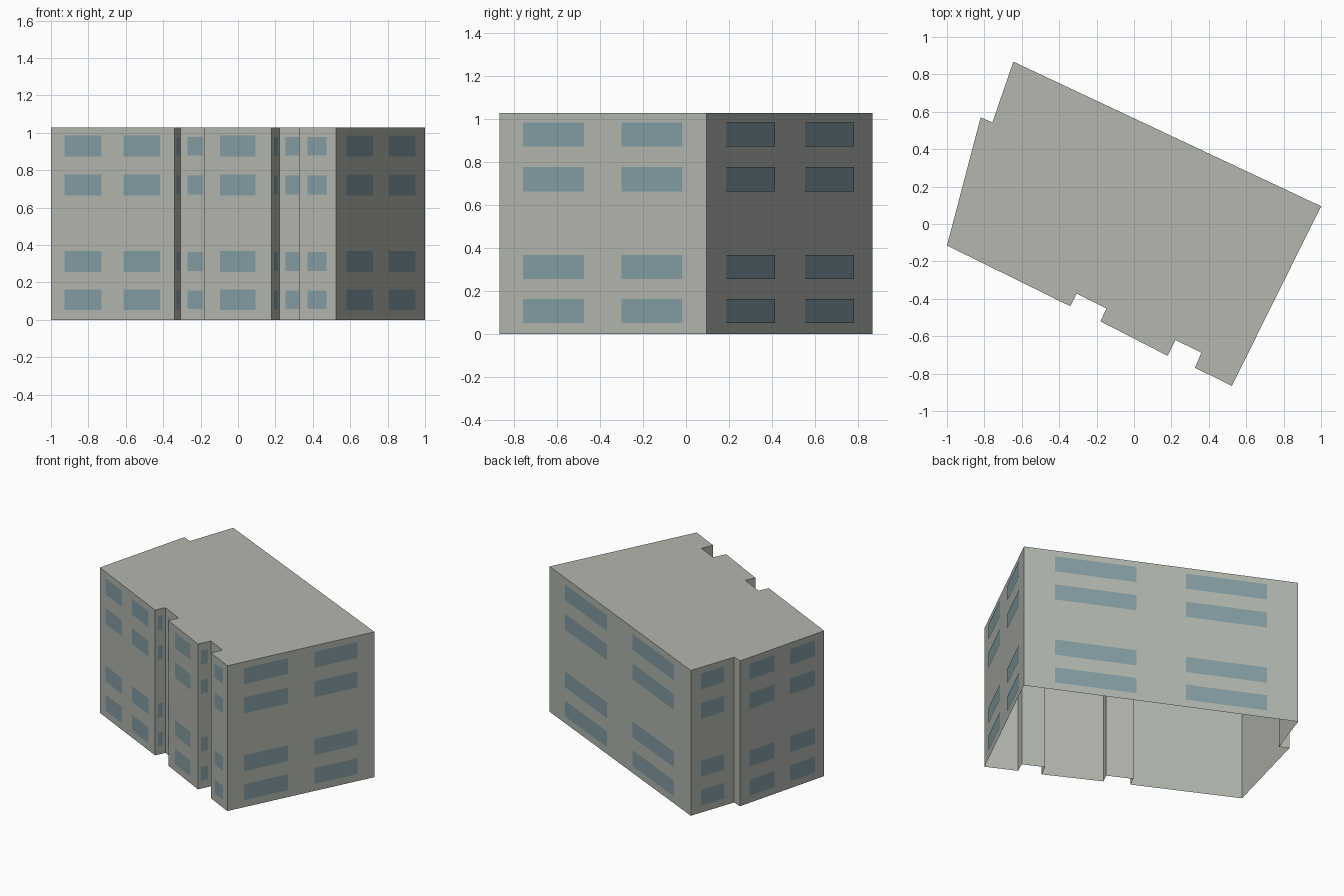
import bpy
import bmesh
from mathutils import Vector

cube = bpy.data.objects.get("Cube")
if cube:
    bpy.data.objects.remove(cube, do_unlink=True)

HEIGHT = 1.027
OUTLINE = [Vector(p) for p in (
    (-1, -0.115), (-0.34, -0.44), (-0.307, -0.372), (-0.147, -0.452),
    (-0.18, -0.52), (0.18, -0.705), (0.222, -0.62), (0.36, -0.688),
    (0.326, -0.768), (0.523, -0.866), (1, 0.095), (-0.645, 0.868),
    (-0.757, 0.543), (-0.82, 0.57))]
ROW_CENTRES = (0.107, 0.312, 0.72, 0.928)


def make_material(name, rgb):
    mat = bpy.data.materials.new(name)
    mat.use_nodes = True
    color = (*rgb, 1)
    mat.diffuse_color = color
    bsdf = next(n for n in mat.node_tree.nodes if n.type == 'BSDF_PRINCIPLED')
    bsdf.inputs["Base Color"].default_value = color
    return mat


def make_object(name, bm, mat):
    mesh = bpy.data.meshes.new(name)
    bm.to_mesh(mesh)
    bm.free()
    mesh.materials.append(mat)
    obj = bpy.data.objects.new(name, mesh)
    bpy.context.collection.objects.link(obj)
    return obj


def add_panel(bm, start, end, bottom, top):
    corners = ((start, bottom), (end, bottom), (end, top), (start, top))
    bm.faces.new([bm.verts.new((p.x, p.y, z)) for p, z in corners])


wall_mat = make_material("pale grey concrete", (0.445, 0.474, 0.423))
glass_mat = make_material("blue grey glass", (0.231, 0.342, 0.371))
wall_pairs = list(zip(OUTLINE, OUTLINE[1:] + OUTLINE[:1]))

# Outer walls, open underneath
bm = bmesh.new()
for a, b in wall_pairs:
    add_panel(bm, a, b, 0, HEIGHT)
bmesh.ops.remove_doubles(bm, verts=bm.verts, dist=0.0001)
make_object("outer_walls", bm, wall_mat)

# Flat roof
bm = bmesh.new()
bm.faces.new([bm.verts.new((p.x, p.y, HEIGHT)) for p in OUTLINE])
make_object("flat_roof", bm, wall_mat)

# Window plates: two columns on long walls, one on short walls
bm = bmesh.new()
for a, b in wall_pairs:
    run = b - a
    length = run.length
    if length < 0.07:
        continue
    outward = Vector((run.y, -run.x)) / length * 0.003
    columns = ((0.113, 0.41), (0.59, 0.885)) if length > 0.5 else ((0.235, 0.76),)
    half = 0.056 if length > 0.3 else 0.05
    for left, right in columns:
        for z in ROW_CENTRES:
            add_panel(bm, a + run * left + outward, a + run * right + outward,
                      z - half, z + half)
make_object("windows", bm, glass_mat)
